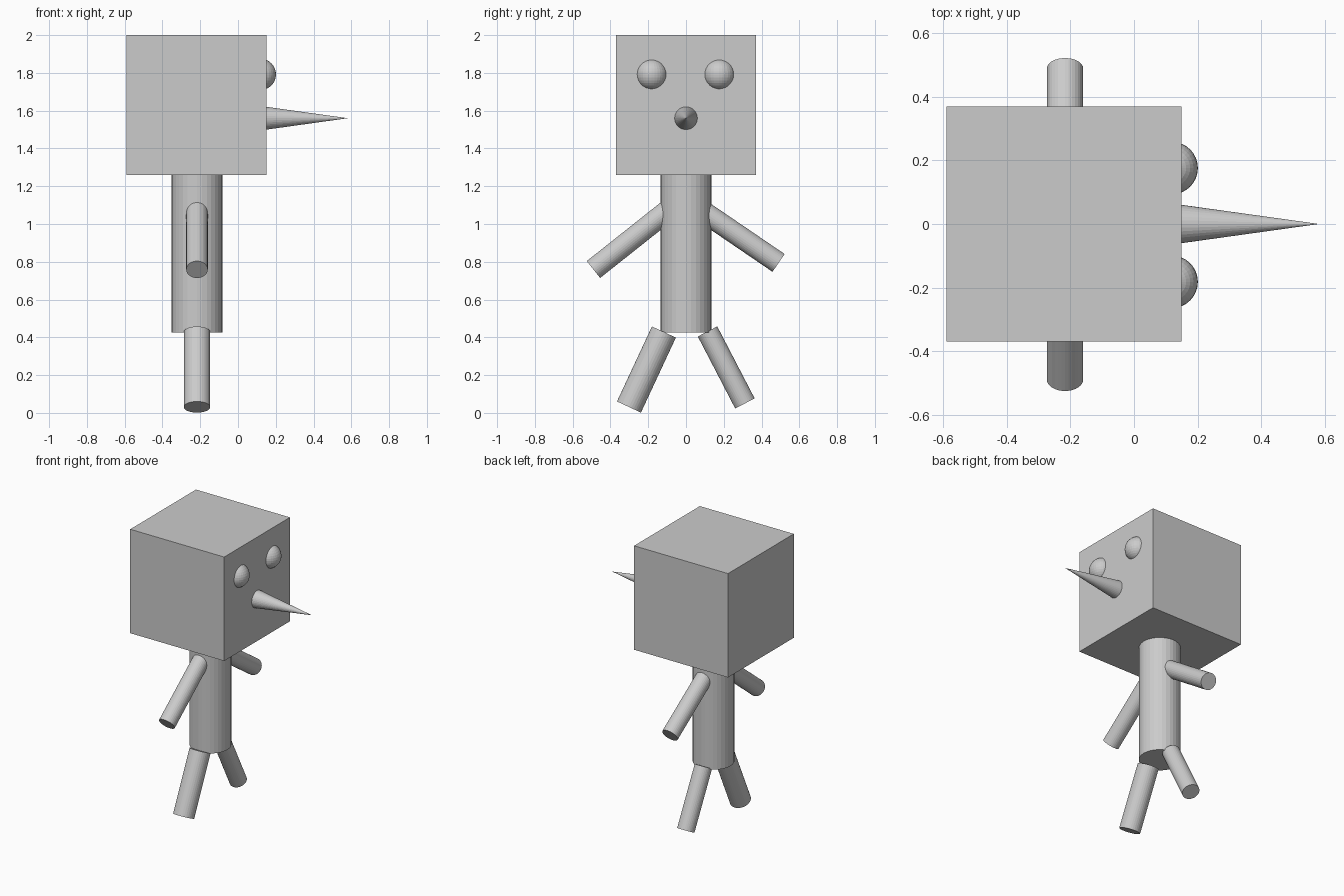
import bpy
from mathutils import Vector

if "Cube" in bpy.data.objects:
    bpy.data.objects.remove(bpy.data.objects["Cube"])

grey = bpy.data.materials.new("plain grey")
grey.diffuse_color = (0.6, 0.6, 0.6, 1)
grey.use_nodes = True
grey.node_tree.nodes["Principled BSDF"].inputs["Base Color"].default_value = grey.diffuse_color

BX = -0.217  # body axis
FACE = 0.15  # face plane, looking along +x


def finish(name):
    ob = bpy.context.object
    ob.name = name
    ob.data.materials.append(grey)
    return ob


def rod(name, a, b, r1, r2=None, sides=32):
    """Cylinder or cone running from point a to point b."""
    a, b = Vector(a), Vector(b)
    d = b - a
    bpy.ops.mesh.primitive_cone_add(
        vertices=sides, radius1=r1, radius2=r1 if r2 is None else r2,
        depth=d.length, location=(a + b) / 2,
        rotation=d.to_track_quat('Z', 'Y').to_euler())
    return finish(name)


# Head
bpy.ops.mesh.primitive_cube_add(size=0.74, location=(FACE - 0.37, 0, 1.63))
finish("head")

# Eyes
for side, y in (("right", -0.182), ("left", 0.176)):
    bpy.ops.mesh.primitive_uv_sphere_add(segments=32, ring_count=16, radius=0.083,
                                         location=(0.118, y, 1.792))
    finish(side + "_eye")

# Long pointed nose
rod("nose", (FACE - 0.005, 0, 1.56), (0.582, 0, 1.56), 0.061, 0)

# Body
rod("body", (BX, 0, 0.425), (BX, 0, 1.27), 0.135)

# Arms
rod("right_arm", (BX, -0.49, 0.759), (BX, -0.07, 1.092), 0.057)
rod("left_arm", (BX, 0.49, 0.794), (BX, 0.07, 1.080), 0.057)

# Legs
rod("right_leg", (BX, -0.302, 0.031), (BX, -0.117, 0.428), 0.07)
rod("left_leg", (BX, 0.312, 0.05), (BX, 0.114, 0.431), 0.058)
